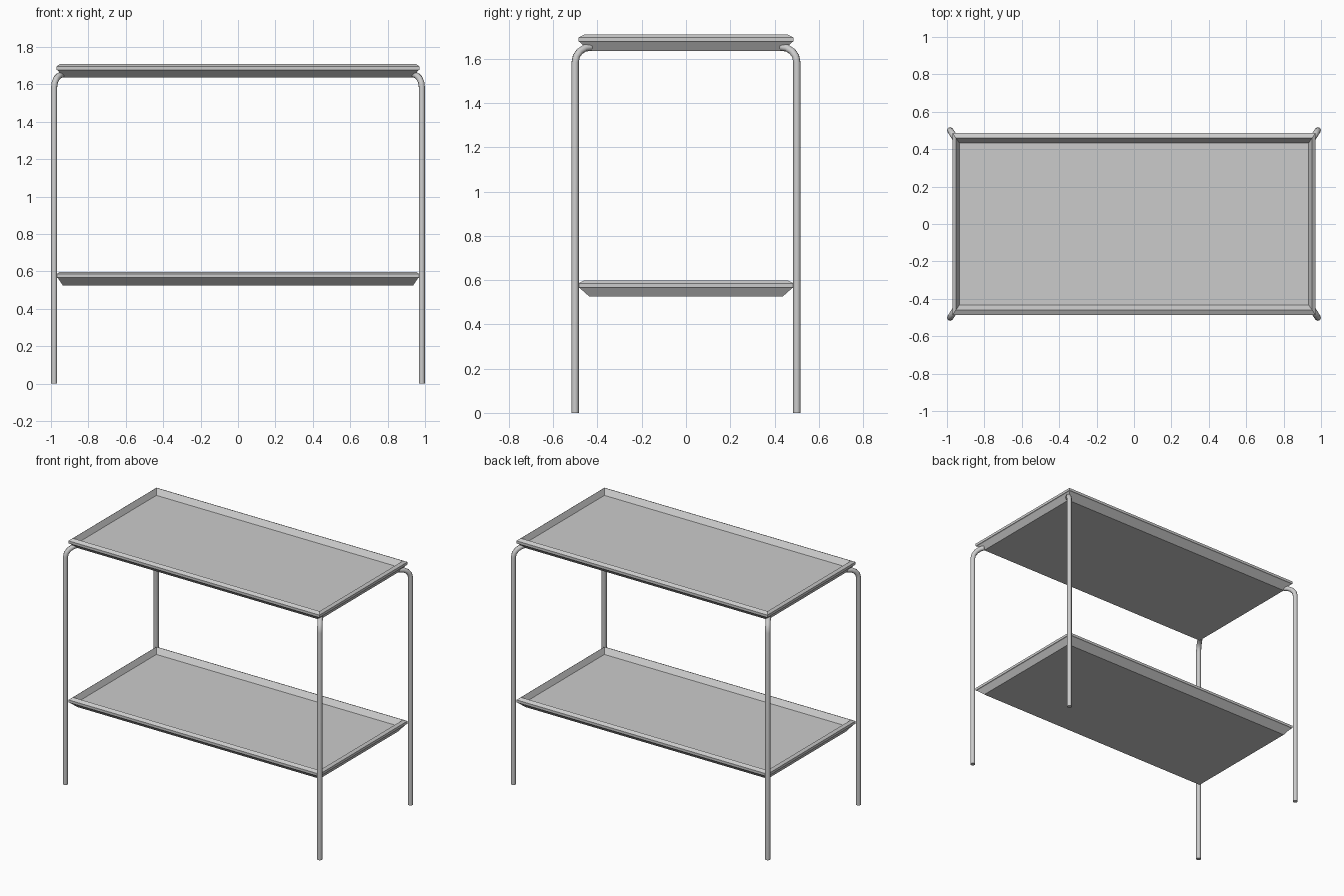
import bpy, bmesh, math
from mathutils import Vector

if "Cube" in bpy.data.objects:
    bpy.data.objects.remove(bpy.data.objects["Cube"])

def finish(bm, name):
    bmesh.ops.recalc_face_normals(bm, faces=bm.faces)
    me = bpy.data.meshes.new(name)
    bm.to_mesh(me)
    bm.free()
    ob = bpy.data.objects.new(name, me)
    bpy.context.collection.objects.link(ob)
    return ob

# Tray: rectangular rings (half x, half y, height) joined from underside to inner floor
RINGS = [(0.937, 0.436, 0.0), (0.963, 0.480, 0.039), (0.970, 0.486, 0.042),
         (0.970, 0.486, 0.060), (0.953, 0.461, 0.073), (0.934, 0.433, 0.036)]

def tray(name, z):
    bm = bmesh.new()
    rings = [[bm.verts.new((sx * x, sy * y, z + h))
              for sx, sy in ((1, 1), (-1, 1), (-1, -1), (1, -1))] for x, y, h in RINGS]
    for a, b in zip(rings, rings[1:]):
        for i in range(4):
            j = (i + 1) % 4
            bm.faces.new((a[i], a[j], b[j], b[i]))
    bm.faces.new(rings[0])
    bm.faces.new(rings[-1])
    finish(bm, name)

tray("upper_tray", 1.636)
tray("lower_tray", 0.525)

# Leg: round tube swept up and curved diagonally inward under the upper tray
def leg(name, sx, sy, r=0.0168, sides=8, steps=4):
    start = Vector((0.983, 0.501, 0))
    inward = Vector((-0.045, -0.070, 0))
    path = [(start, 0.0)]
    for k in range(steps + 1):
        t = math.radians(90) * k / steps
        p = start + inward * (1 - math.cos(t))
        p.z = 1.585 + 0.068 * math.sin(t)
        path.append((p, t))
    d = inward.normalized()
    side = Vector((-d.y, d.x, 0))
    up = Vector((0, 0, 1))
    bm = bmesh.new()
    rings = []
    for p, t in path:
        n = d * math.cos(t) - up * math.sin(t)
        ring = []
        for i in range(sides):
            a = math.tau * i / sides
            v = p + (n * math.cos(a) + side * math.sin(a)) * r
            ring.append(bm.verts.new((v.x * sx, v.y * sy, v.z)))
        rings.append(ring)
    for a, b in zip(rings, rings[1:]):
        for i in range(sides):
            j = (i + 1) % sides
            bm.faces.new((a[i], a[j], b[j], b[i]))
    bm.faces.new(rings[0])
    bm.faces.new(rings[-1])
    ob = finish(bm, name)
    bpy.ops.object.select_all(action='DESELECT')
    ob.select_set(True)
    bpy.context.view_layer.objects.active = ob
    bpy.ops.object.shade_smooth_by_angle(angle=math.radians(50))

for sx, xn in ((-1, "left"), (1, "right")):
    for sy, yn in ((-1, "front"), (1, "back")):
        leg(f"{yn}_{xn}_leg", sx, sy)
